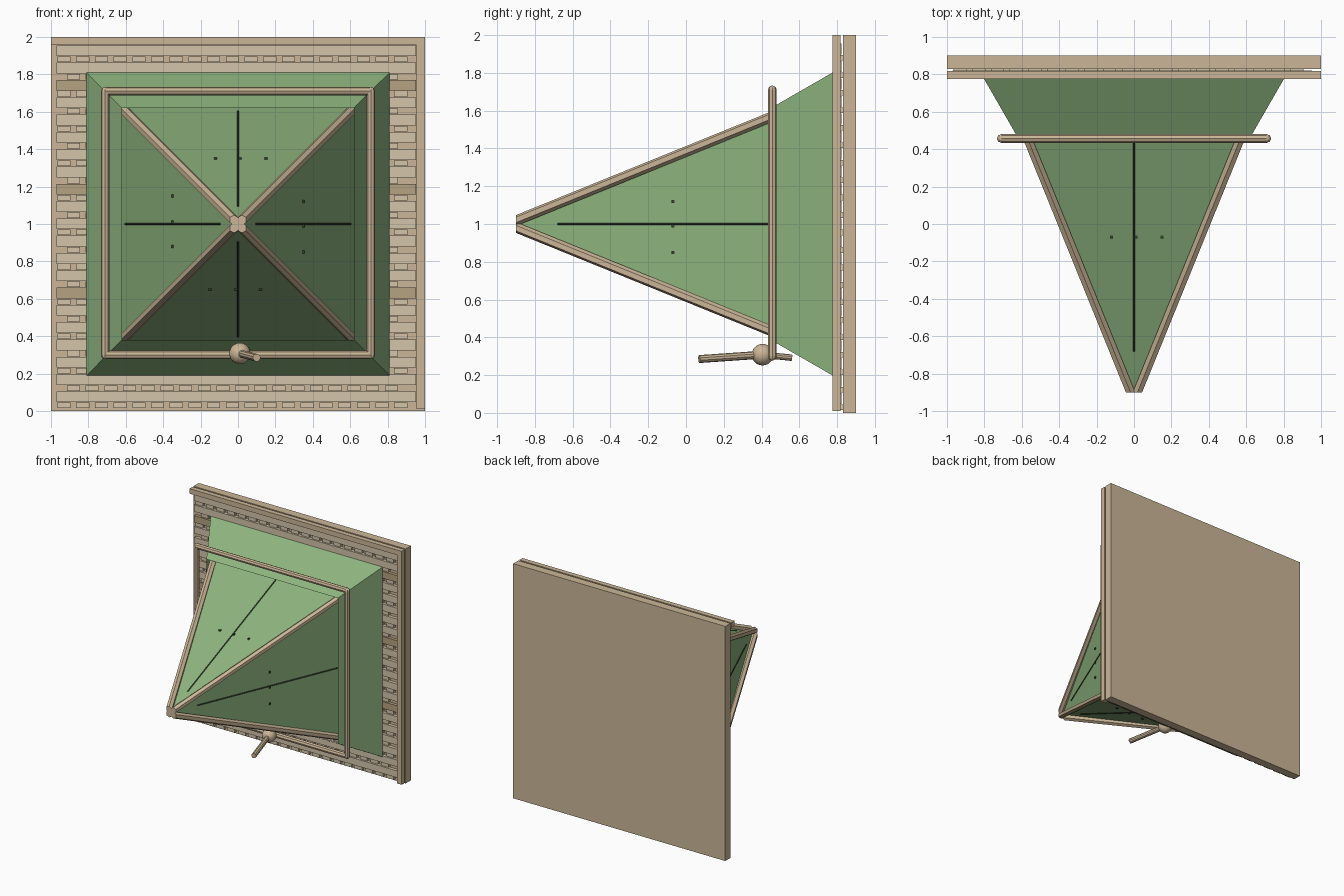
import bpy, bmesh, math
from mathutils import Vector, Matrix

if "Cube" in bpy.data.objects:
    bpy.data.objects.remove(bpy.data.objects["Cube"])


def material(name, rgb):
    m = bpy.data.materials.new(name)
    m.diffuse_color = (*rgb, 1)
    m.use_nodes = True
    m.node_tree.nodes["Principled BSDF"].inputs["Base Color"].default_value = m.diffuse_color
    return m


WOOD = material("wood", (0.60, 0.47, 0.31))
PALE = material("pale_wood", (0.66, 0.56, 0.40))
DARK_WOOD = material("dark_wood", (0.47, 0.36, 0.22))
GREEN = material("green", (0.27, 0.46, 0.21))
BLACK = material("dark_trim", (0.04, 0.05, 0.03))


def finish(name, bm, mat, smooth=False):
    bmesh.ops.recalc_face_normals(bm, faces=bm.faces)
    me = bpy.data.meshes.new(name)
    bm.to_mesh(me)
    bm.free()
    me.materials.append(mat)
    ob = bpy.data.objects.new(name, me)
    bpy.context.collection.objects.link(ob)
    if smooth:
        for p in me.polygons:
            p.use_smooth = True
    return ob


def add_box(bm, x0, x1, y0, y1, z0, z1):
    mat = Matrix.Translation(((x0 + x1) / 2, (y0 + y1) / 2, (z0 + z1) / 2))
    mat = mat @ Matrix.Diagonal((x1 - x0, y1 - y0, z1 - z0, 1))
    return bmesh.ops.create_cube(bm, size=1, matrix=mat)["verts"]


def box(name, mat, *ext):
    bm = bmesh.new()
    add_box(bm, *ext)
    return finish(name, bm, mat)


def add_rod(bm, a, b, r, sides=8):
    a, b = Vector(a), Vector(b)
    d = b - a
    mat = Matrix.Translation((a + b) / 2) @ d.to_track_quat('Z', 'Y').to_matrix().to_4x4()
    bmesh.ops.create_cone(bm, segments=sides, radius1=r, radius2=r, depth=d.length,
                          cap_ends=True, matrix=mat)


def turn(k):
    # quarter turns about the y axis through the pyramid's centre line
    c = Matrix.Translation((0, 0, 1))
    return c @ Matrix.Rotation(k * math.pi / 2, 4, 'Y') @ c.inverted()


# back panel and front edge boards
box("back_panel", WOOD, -1, 1, 0.83, 0.90, 0, 2)
box("top_board", WOOD, -1, 1, 0.775, 0.817, 1.957, 2)
box("right_board", WOOD, 0.955, 1, 0.775, 0.817, 0.01, 1.957)

# horizontal slats with short blocks showing in the gaps
pale, dark, blocks = bmesh.new(), bmesh.new(), bmesh.new()
for i in range(21):
    top = 1.955 - i * 0.0925
    add_box(dark if i % 6 == 2 and i < 20 else pale,
            -0.97, 0.953, 0.795, 0.822, top - 0.058, top)
    x = -0.965 + (i % 2) * 0.05
    while x < 0.88:
        add_box(blocks, x, x + 0.07, 0.805, 0.831, top - 0.09, top - 0.06)
        x += 0.1
finish("wall_slats", pale, PALE)
finish("dark_slats", dark, DARK_WOOD)
finish("gap_blocks", blocks, PALE)


# four-sided green surfaces
def four_sided(name, y_back, h_back, y_front, h_front):
    bm = bmesh.new()
    for k in range(4):
        pts = [(-h_back, y_back, 1 + h_back), (h_back, y_back, 1 + h_back)]
        if h_front:
            pts += [(h_front, y_front, 1 + h_front), (-h_front, y_front, 1 + h_front)]
        else:
            pts.append((0, y_front, 1))
        bm.faces.new([bm.verts.new(turn(k) @ Vector(p)) for p in pts])
    bmesh.ops.remove_doubles(bm, verts=bm.verts, dist=1e-4)
    return finish(name, bm, GREEN)


four_sided("flared_collar", 0.79, 0.81, 0.46, 0.62)
four_sided("pyramid", 0.59, 0.625, -0.90, 0)

# edge rails of the pyramid, cut flat at the tip
bm = bmesh.new()
for sx in (-1, 1):
    for sz in (-1, 1):
        add_rod(bm, (sx * -0.004, -0.955, 1 + sz * -0.004),
                (sx * 0.615, 0.57, 1 + sz * 0.615), 0.027, 6)
geom = bm.verts[:] + bm.edges[:] + bm.faces[:]
cut = bmesh.ops.bisect_plane(bm, geom=geom, plane_co=(0, -0.9, 0), plane_no=(0, -1, 0),
                             clear_outer=True)["geom_cut"]
bmesh.ops.holes_fill(bm, edges=[e for e in cut if isinstance(e, bmesh.types.BMEdge)])
finish("pyramid_rails", bm, WOOD)

# seam strip and three studs on every pyramid face
SLOPE = 0.625 / 1.49
seams, studs = bmesh.new(), bmesh.new()
for k in range(4):
    def on_face(y, x=0.0):
        return turn(k) @ Vector((x, y, 1 + (y + 0.9) * SLOPE))
    add_rod(seams, on_face(-0.68), on_face(0.54), 0.005, 4)
    for x in (-0.12, 0.01, 0.15):
        v = bmesh.ops.create_cube(studs, size=0.016)["verts"]
        bmesh.ops.translate(studs, verts=v, vec=on_face(-0.07, x))
finish("face_seams", seams, BLACK)
finish("face_studs", studs, BLACK)

# square hoop with rounded corners
R = 0.023
corners = [Vector((x, 0.457, z)) for x, z in ((-.71, .30), (.71, .30), (.71, 1.71), (-.71, 1.71))]
bm = bmesh.new()
for a, b in zip(corners, corners[1:] + corners[:1]):
    add_rod(bm, a, b, R)
    bmesh.ops.create_uvsphere(bm, u_segments=8, v_segments=6, radius=R,
                              matrix=Matrix.Translation(a))
finish("square_hoop", bm, WOOD)

# ball with lever
bm = bmesh.new()
bmesh.ops.create_uvsphere(bm, u_segments=20, v_segments=12, radius=0.057,
                          matrix=Matrix.Translation((0.01, 0.405, 0.308)))
finish("lever_ball", bm, WOOD, True)
bm = bmesh.new()
add_rod(bm, (0.10, 0.07, 0.285), (0.01, 0.405, 0.308), 0.021, 10)
add_rod(bm, (0.01, 0.405, 0.308), (-0.01, 0.56, 0.292), 0.017, 10)
finish("lever_handle", bm, WOOD)
